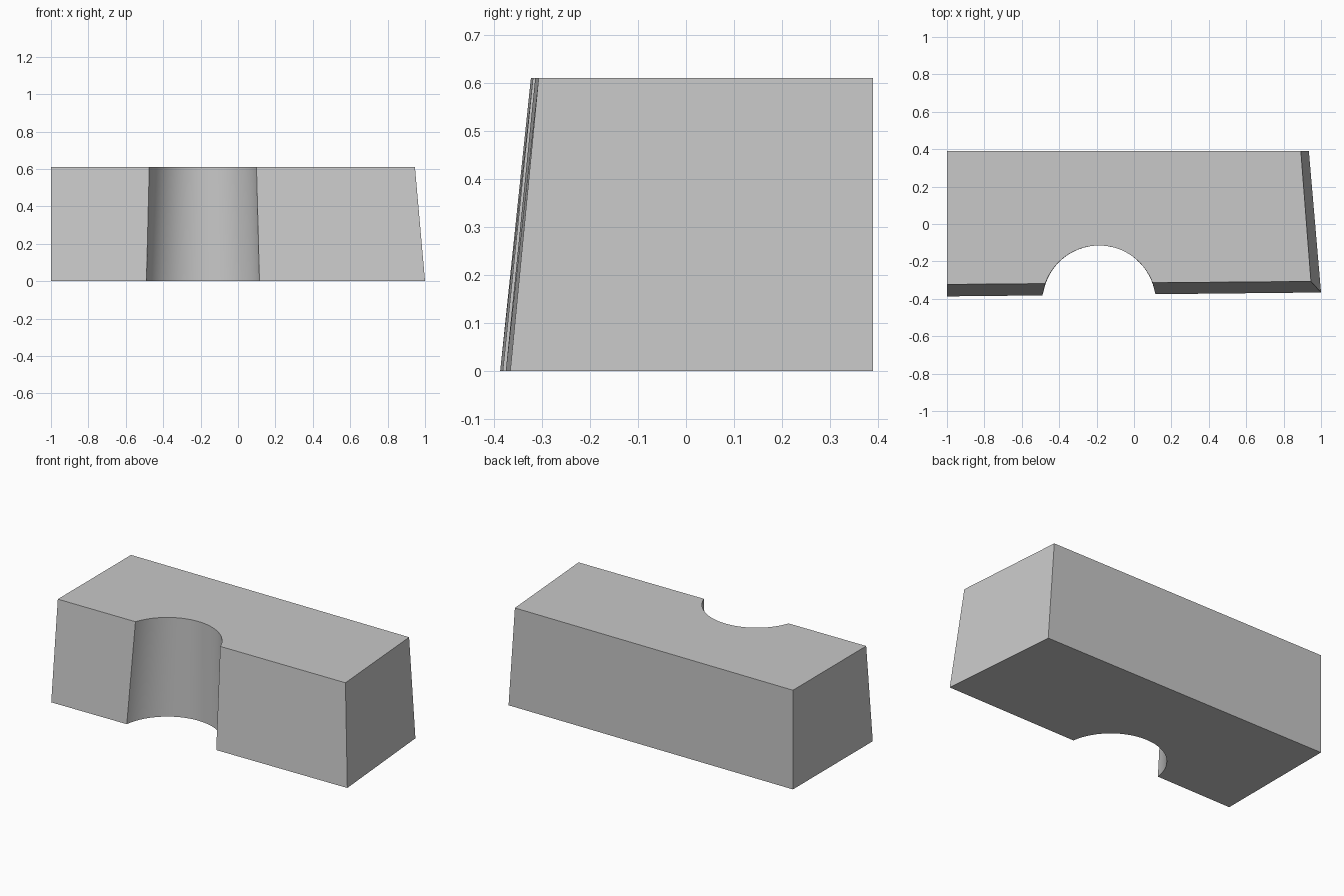
import bpy, bmesh, math

cube = bpy.data.objects.get("Cube")
if cube:
    bpy.data.objects.remove(cube, do_unlink=True)

# Plain grey material
GREY = (0.58, 0.58, 0.58, 1.0)
grey = bpy.data.materials.new("plain grey")
grey.use_nodes = True
grey.diffuse_color = GREY
grey.node_tree.nodes["Principled BSDF"].inputs["Base Color"].default_value = GREY

HEIGHT = 0.61
CX, CY, RADIUS = -0.187, -0.42, 0.305   # vertical round notch
SEGMENTS = 48


def notch_angle(front_left, front_right, side):
    """Angle where the notch circle meets the front edge."""
    slope = (front_right[1] - front_left[1]) / (front_right[0] - front_left[0])
    x = CX + side * RADIUS
    for _ in range(20):
        y = front_left[1] + slope * (x - front_left[0])
        x = CX + side * math.sqrt(RADIUS ** 2 - (y - CY) ** 2)
    return math.atan2(y - CY, x - CX)


def outline(bm, corners, z):
    """Block outline at one height, with the notch cut into the front edge."""
    fl, fr, br, bl = corners
    a0, a1 = notch_angle(fl, fr, -1), notch_angle(fl, fr, 1)
    arc = []
    for i in range(SEGMENTS + 1):
        a = a0 + (a1 - a0) * i / SEGMENTS
        arc.append((CX + RADIUS * math.cos(a), CY + RADIUS * math.sin(a)))
    return [bm.verts.new((x, y, z)) for x, y in [fl] + arc + [fr, br, bl]]


# Block with leaning front and left walls, upright back and right walls
bm = bmesh.new()
bottom = outline(bm, [(-1, -0.387), (1, -0.366), (0.935, 0.389), (-1, 0.389)], 0)
top = outline(bm, [(-1, -0.323), (0.946, -0.307), (0.892, 0.389), (-1, 0.389)], HEIGHT)
bm.faces.new(top)
bm.faces.new(bottom[::-1])
n = len(bottom)
for i in range(n):
    j = (i + 1) % n
    bm.faces.new((bottom[i], bottom[j], top[j], top[i]))
bmesh.ops.recalc_face_normals(bm, faces=bm.faces)

mesh = bpy.data.meshes.new("notched_block")
bm.to_mesh(mesh)
bm.free()
mesh.materials.append(grey)
block = bpy.data.objects.new("notched_block", mesh)
bpy.context.collection.objects.link(block)

# Smooth notch wall, sharp block edges
bpy.ops.object.select_all(action='DESELECT')
block.select_set(True)
bpy.context.view_layer.objects.active = block
bpy.ops.object.shade_smooth_by_angle(angle=math.radians(20))
